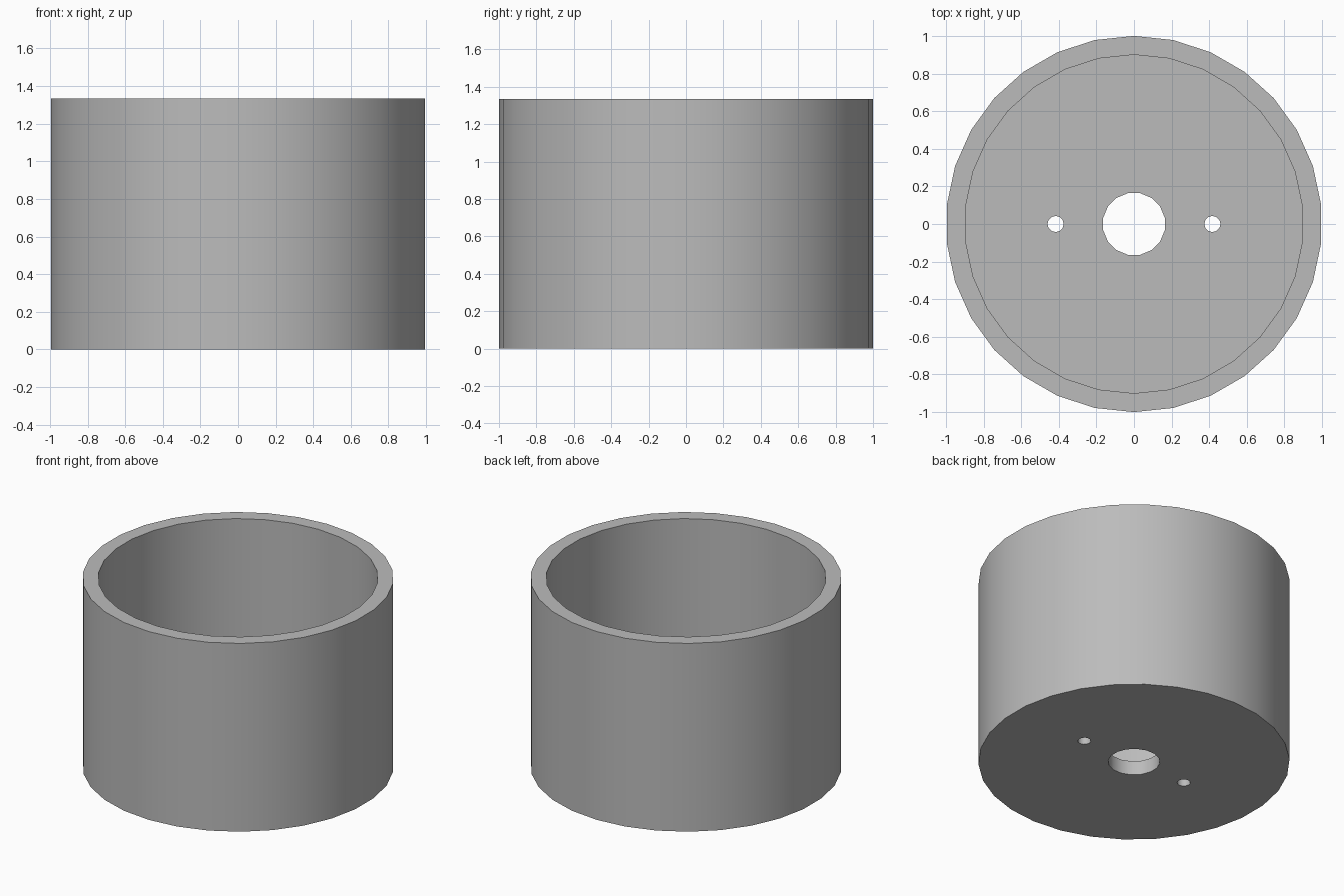
import bpy
import math

cube = bpy.data.objects.get("Cube")
if cube:
    bpy.data.objects.remove(cube, do_unlink=True)

HEIGHT = 1.335
WALL = 0.1
FLOOR = 0.1

# Plain grey finish
grey = bpy.data.materials.new("plain_grey")
grey.use_nodes = True
colour = (0.5, 0.5, 0.5, 1)
grey.diffuse_color = colour
grey.node_tree.nodes["Principled BSDF"].inputs["Base Color"].default_value = colour


def cylinder(name, radius, bottom, top, sides, x=0, turn=0):
    bpy.ops.mesh.primitive_cylinder_add(
        vertices=sides, radius=radius, depth=top - bottom,
        location=(x, 0, (bottom + top) / 2), rotation=(0, 0, turn))
    obj = bpy.context.object
    obj.name = name
    obj.data.materials.append(grey)
    return obj


# Round cup body
cup = cylinder("cup_body", 1, 0, HEIGHT, 30)

# Hollow inside, central hole and two screw holes
cutters = [
    cylinder("hollow_cutter", 1 - WALL, FLOOR, HEIGHT + 0.2, 30),
    cylinder("centre_hole_cutter", 0.167, -0.2, FLOOR + 0.2, 16, turn=math.pi / 16),
]
for side in (-1, 1):
    cutters.append(cylinder("screw_hole_cutter", 0.043, -0.2, FLOOR + 0.2, 12, x=side * 0.417))

bpy.ops.object.select_all(action="DESELECT")
cup.select_set(True)
bpy.context.view_layer.objects.active = cup
for cutter in cutters:
    cutter.hide_render = True
    cut = cup.modifiers.new("cut", "BOOLEAN")
    cut.operation = "DIFFERENCE"
    cut.solver = "EXACT"
    cut.object = cutter
    bpy.ops.object.modifier_apply(modifier=cut.name)
for cutter in cutters:
    bpy.data.objects.remove(cutter, do_unlink=True)

# Smooth walls with crisp rims
bpy.ops.object.shade_smooth_by_angle(angle=math.radians(35))
